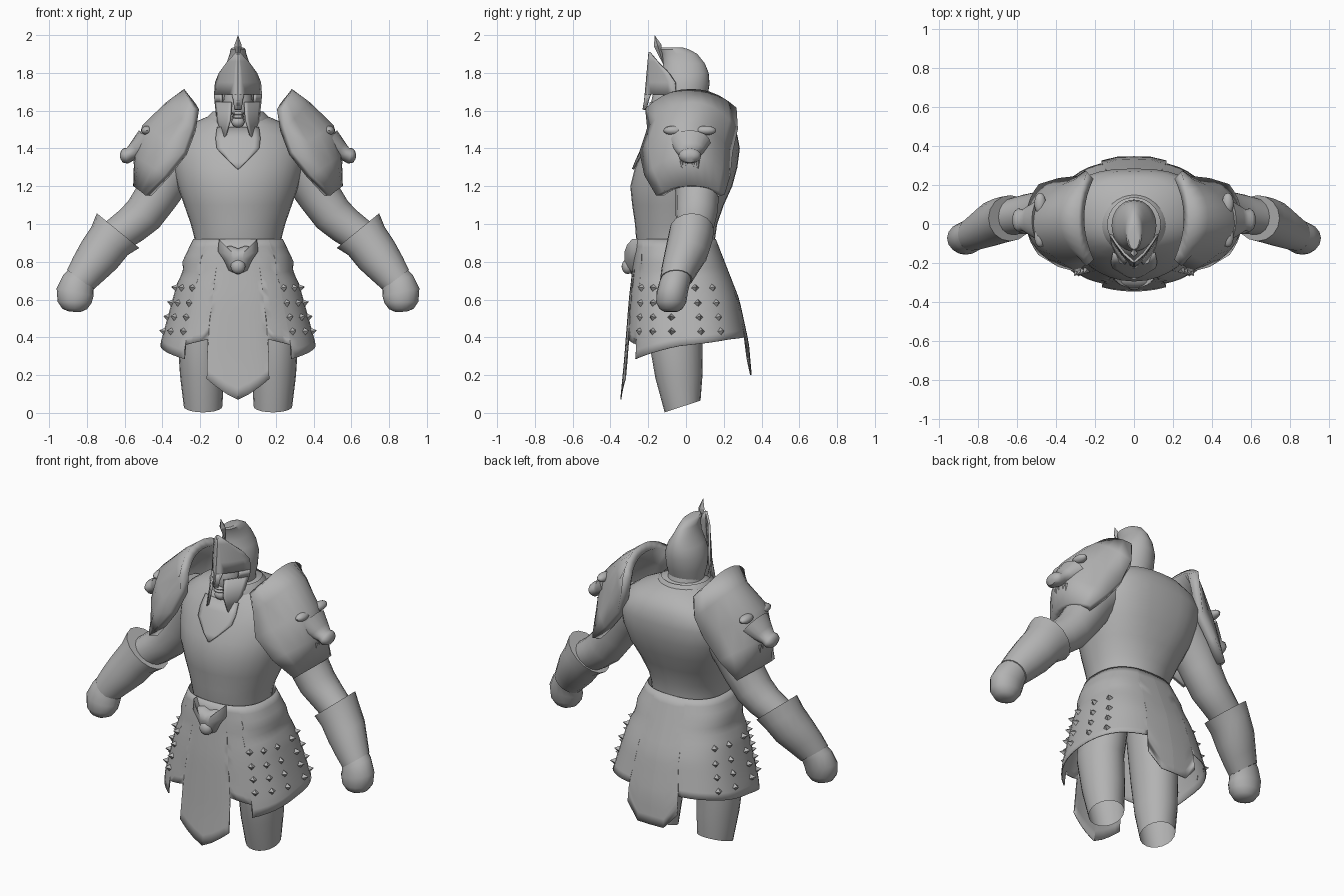
import bpy, bmesh, math
from mathutils import Vector

if "Cube" in bpy.data.objects:
    bpy.data.objects.remove(bpy.data.objects["Cube"])

mat = bpy.data.materials.new("plain_grey")
mat.diffuse_color = (0.45, 0.45, 0.45, 1)
mat.use_nodes = True
mat.node_tree.nodes["Principled BSDF"].inputs["Base Color"].default_value = mat.diffuse_color


def build(name, bm, mirror=False, thick=0, angle=40):
    bmesh.ops.recalc_face_normals(bm, faces=bm.faces[:])
    me = bpy.data.meshes.new(name)
    bm.to_mesh(me)
    bm.free()
    ob = bpy.data.objects.new(name, me)
    bpy.context.collection.objects.link(ob)
    me.materials.append(mat)
    bpy.ops.object.select_all(action='DESELECT')
    ob.select_set(True)
    bpy.context.view_layer.objects.active = ob
    bpy.ops.object.shade_smooth_by_angle(angle=math.radians(angle))
    if thick:
        s = ob.modifiers.new("thickness", 'SOLIDIFY')
        s.thickness, s.offset = thick, 0
    if mirror:
        ob.modifiers.new("mirror", 'MIRROR').use_clip = True
    return ob


def skin(bm, rows, closed=False, caps=(False, False)):
    """Quads between rows of points."""
    vs = [[bm.verts.new(p) for p in r] for r in rows]
    n = len(vs[0])
    for a, b in zip(vs, vs[1:]):
        for i in range(n if closed else n - 1):
            j = (i + 1) % n
            bm.faces.new((a[i], a[j], b[j], b[i]))
    for cap, r in zip(caps, (vs[0], vs[-1])):
        if cap:
            bm.faces.new(r)


def soft(v, e=.8):
    return math.copysign(abs(v) ** e, v)


def stack(name, rings, n=32, caps=(True, True), angle=40):
    """Rings given as z, half width, front y, back y and squareness of the back."""
    bm = bmesh.new()
    rows = []
    for z, rx, yf, yb, *sq in rings:
        row = []
        for t in (2 * math.pi * i / n for i in range(n)):
            e = sq[0] if sq and math.cos(t) < 0 else 1
            row.append((rx * soft(math.sin(t), e), (yf + yb) / 2 - (yb - yf) / 2 * soft(math.cos(t), e), z))
        rows.append(row)
    skin(bm, rows, True, caps)
    return build(name, bm, angle=angle)


def tube(name, path, n=16, angle=45):
    """Limb along x, y, z, radius in the xz plane, radius in y; mirrored."""
    bm = bmesh.new()
    rows = []
    for i, p in enumerate(path):
        a, b = path[max(i - 1, 0)], path[min(i + 1, len(path) - 1)]
        d = Vector((b[0] - a[0], 0, b[2] - a[2])).normalized()
        u = Vector((-d.z, 0, d.x))
        rows.append([Vector(p[:3]) + u * p[3] * math.cos(t) + Vector((0, p[4] * math.sin(t), 0))
                     for t in (2 * math.pi * k / n for k in range(n))])
    skin(bm, rows, True, (True, True))
    return build(name, bm, True, angle=angle)


def ball(bm, c, s, seg=14):
    vs = bmesh.ops.create_uvsphere(bm, u_segments=seg, v_segments=seg // 2 + 1, radius=1)['verts']
    for v in vs:
        v.co = Vector(c) + Vector([v.co[i] * s[i] for i in range(3)])


def cone(bm, base, direction, r, h, n=4):
    q = Vector(direction).to_track_quat('Z', 'Y')
    vs = bmesh.ops.create_cone(bm, cap_ends=True, segments=n, radius1=r, radius2=0, depth=h)['verts']
    for v in vs:
        v.co = Vector(base) + q @ (v.co + Vector((0, 0, h / 2)))


def lerp(table, v):
    if v <= table[0][0]:
        return table[0][1]
    for (a, p), (b, q) in zip(table, table[1:]):
        if v <= b:
            return p + (q - p) * (v - a) / (b - a)
    return table[-1][1]


# Breastplate body and neck
TORSO = [(.87, .225, -.25, .15, 1), (.93, .232, -.265, .155, 1), (1.0, .25, -.27, .165, .95),
         (1.1, .285, -.285, .2, .85), (1.2, .32, -.295, .245, .76), (1.3, .345, -.27, .272, .74),
         (1.4, .36, -.225, .285, .76), (1.47, .335, -.185, .272, .8), (1.525, .26, -.15, .24, .85),
         (1.565, .17, -.125, .175, .95), (1.59, .1, -.09, .1, 1), (1.66, .085, -.08, .08, 1)]
stack("torso", TORSO)
stack("collar", [(1.53, .178, -.155, .17), (1.565, .165, -.15, .155), (1.595, .135, -.14, .135)],
      caps=(False, False))

# Pointed bib on the chest
bm = bmesh.new()
rows = []
for z, w in ((1.29, .002), (1.33, .045), (1.4, .112), (1.45, .118), (1.51, .11)):
    r, f, b = [lerp([(t[0], t[i]) for t in TORSO], z) for i in (1, 2, 3)]
    rows.append([(x, (f + b) / 2 - (b - f) / 2 * math.sqrt(1 - (x / r) ** 2) - .008, z)
                 for x in (w * k / 4 for k in range(-4, 5))])
skin(bm, rows)
build("chest_bib", bm, thick=.012)

# Face under the helmet
bm = bmesh.new()
ball(bm, (0, -.085, 1.63), (.08, .1, .13), 20)
ball(bm, (0, -.17, 1.54), (.035, .03, .03))
for z in (1.568, 1.586):
    ball(bm, (0, -.186, z), (.033, .016, .01))
build("face", bm)

# Helmet crown with crest and spike
stack("helmet_crown", [(1.59, .1, -.1, .085), (1.66, .113, -.13, .11), (1.74, .115, -.14, .125),
                       (1.8, .093, -.13, .12), (1.85, .062, -.12, .1), (1.9, .044, -.125, .06),
                       (1.925, .04, -.135, .015), (1.935, .028, -.13, -.02)])
bm = bmesh.new()
cone(bm, (0, -.15, 1.945), (0, -.3, 1), .02, .058)
cone(bm, (0, -.15, 1.945), (0, .3, -1), .02, .11)
build("crest_spike", bm, angle=20)

# Helmet visor: brow, nose guard, temples and flared cheek guards
bm = bmesh.new()
for strip in (((1.91, 0, .004), (1.86, 0, .052), (1.8, 0, .096), (1.75, 0, .117), (1.685, 0, .122)),
              ((1.685, 0, .03), (1.65, 0, .02), (1.605, 0, .017)),
              ((1.685, .088, .122), (1.645, .085, .119)),
              ((1.645, .036, .119), (1.55, .042, .108), (1.46, .068, .084))):
    skin(bm, [[(x, -.222 + .65 * x + 5.5 * x * x + max(0, z - 1.6) * .09 - max(0, 1.62 - z) * .28, z)
               for x in (a + (b - a) * k / 6 for k in range(7))] for z, a, b in strip])
bmesh.ops.remove_doubles(bm, verts=bm.verts[:], dist=.0005)
build("helmet_visor", bm, True, .012)

# Pauldrons: mid x, mid z, edge x, edge z, front y, back y
bm = bmesh.new()
rows = []
for mx, mz, ex, ez, yf, yb in ((.27, 1.695, .225, 1.61, -.2, .25), (.365, 1.625, .235, 1.5, -.185, .255),
                               (.485, 1.51, .28, 1.375, -.225, .225), (.525, 1.36, .375, 1.255, -.2, .215),
                               (.53, 1.2, .475, 1.15, -.14, .185)):
    row = []
    for k in range(-5, 6):
        t = k / 5
        s = 1 - abs(t) ** 2.2
        row.append((ex + (mx - ex) * s, (yf + yb) / 2 + (yb - yf) / 2 * t, ez + (mz - ez) * s))
    rows.append(row)
skin(bm, rows)
build("pauldron", bm, True, .05, 35)

# Beast face on each pauldron
tube("pauldron_snout", [(.48, .02, 1.43, .08, .11), (.54, .02, 1.39, .05, .075), (.57, .02, 1.37, .038, .055),
                        (.595, .02, 1.36, .042, .06), (.615, .02, 1.357, .032, .045), (.624, .02, 1.356, .01, .02)])
bm = bmesh.new()
for s in (-1, 1):
    ball(bm, (.482, .02 + s * .085, 1.495), (.03, .055, .025))
    for d in (.018, .042):
        cone(bm, (.545, .02 + s * d, 1.335), (0, 0, -1), .011, .06, 6)
build("pauldron_brows_and_fangs", bm, True)

# Arms, bracers and fists
tube("upper_arm", [(.27, .06, 1.38, .14, .14), (.37, .06, 1.26, .13, .125), (.43, .06, 1.15, .115, .115),
                   (.5, .055, 1.05, .108, .11), (.57, .05, .99, .1, .1), (.67, .03, .92, .09, .09)])
tube("bracer", [(.635, .03, .965, .145, .118), (.68, .02, .91, .122, .12), (.735, .0, .835, .117, .116),
                (.79, -.03, .765, .102, .1), (.835, -.052, .705, .087, .085)])
tube("fist", [(.81, -.04, .74, .075, .075), (.845, -.06, .69, .09, .082), (.862, -.073, .64, .1, .083),
              (.865, -.078, .585, .09, .08), (.865, -.08, .55, .065, .06), (.866, -.08, .535, .03, .035)])

# Thighs, cut on a slant and open below
bm = bmesh.new()
rows = []
for z, x, y, rx, ry, sl in ((.75, .155, -.05, .13, .15, 0), (.4, .195, -.057, .125, .143, 0),
                            (.2, .19, -.037, .117, .125, .1), (.04, .185, -.018, .102, .095, .33)):
    rows.append([(x + rx * math.cos(t), y + ry * math.sin(t), z + sl * (y + ry * math.sin(t)))
                 for t in (math.pi * k / 10 for k in range(20))])
skin(bm, rows, True, (True, False))
build("thigh", bm, True)

# Skirt surface: angle in degrees from the front
RX = [(.07, .43), (.2, .422), (.37, .408), (.68, .322), (.75, .288), (.8, .292), (.92, .235)]
YF = [(.07, -.345), (.28, -.325), (.6, -.3), (.92, -.262)]
YB = [(.2, .345), (.37, .33), (.6, .28), (.92, .155)]


def skirt_point(a, z, off=0):
    t = math.radians(a)
    f, b = lerp(YF, z), lerp(YB, z)
    return Vector(((lerp(RX, z) + off) * soft(math.sin(t)),
                   (f + b) / 2 - ((b - f) / 2 + off) * soft(math.cos(t)), z))


# Skirt with front apron, side tassets and back tail in one sheet
HEM = [(0, .07), (18, .18), (18.2, .39), (24, .38), (38, .36), (38.2, .285), (90, .36),
       (130, .39), (161, .4), (161.2, .29), (172, .2), (180, .2)]
bm = bmesh.new()
skin(bm, [[skirt_point(a, .92 + (lerp(HEM, a) - .92) * k / 14)
           for a in [0, 5, 10, 14, 18, 18.2, 24, 31, 38, 38.2] + list(range(46, 160, 8)) + [161, 161.2, 172, 180]]
          for k in range(15)])
build("skirt", bm, True, .006)

# Pyramid studs in rows
bm = bmesh.new()
for z in (.66, .58, .505, .43):
    for a in (43, 61, 80, 100, 120):
        p = skirt_point(a, z, -.004)
        cone(bm, p, (p.x, p.y * 1.3, .08), .024, .036)
build("skirt_studs", bm, True, angle=20)

# Horned beast buckle
HALF = [(0, .87), (.04, .885), (.075, .875), (.1, .92), (.107, .855), (.075, .81), (.05, .755), (0, .73)]
outline = HALF + [(-x, z) for x, z in HALF[-2:0:-1]]
bm = bmesh.new()
skin(bm, [[(x * s, y, .82 + (z - .82) * s) for x, z in outline]
          for s, y in ((1, -.25), (1, -.285), (.7, -.312), (.35, -.325))], True, (True, True))
ball(bm, (0, -.308, .775), (.04, .033, .04))
build("belt_buckle", bm, angle=60)
